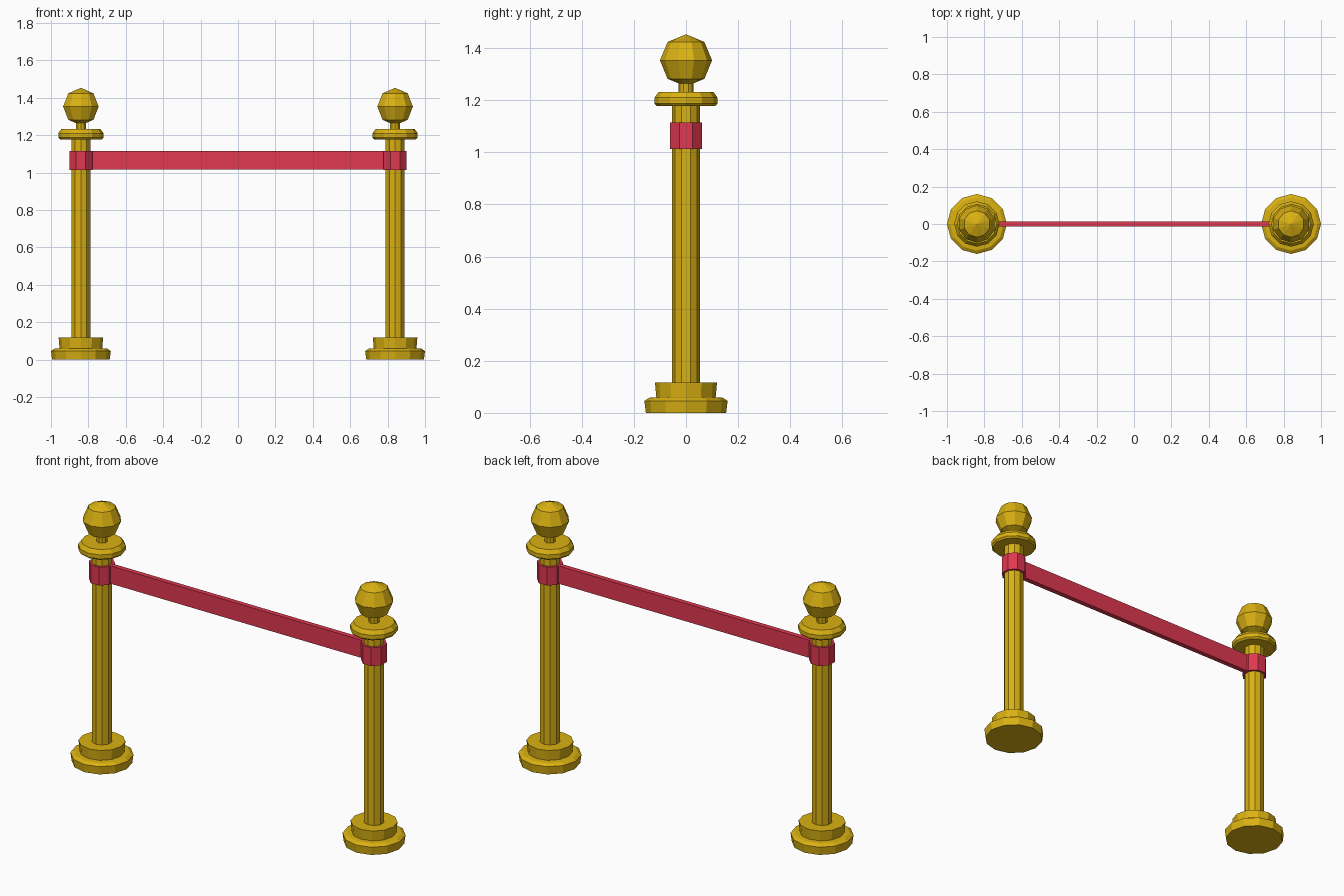
import bpy, bmesh, math

if "Cube" in bpy.data.objects:
    bpy.data.objects.remove(bpy.data.objects["Cube"])


def material(name, rgb):
    m = bpy.data.materials.new(name)
    m.diffuse_color = (*rgb, 1)
    m.use_nodes = True
    m.node_tree.nodes["Principled BSDF"].inputs["Base Color"].default_value = m.diffuse_color
    return m


gold = material("gold", (0.70, 0.44, 0.006))
red = material("red", (0.74, 0.04, 0.08))


def finish(bm, name, mat):
    bmesh.ops.recalc_face_normals(bm, faces=bm.faces)
    mesh = bpy.data.meshes.new(name)
    bm.to_mesh(mesh)
    bm.free()
    mesh.materials.append(mat)
    ob = bpy.data.objects.new(name, mesh)
    bpy.context.collection.objects.link(ob)
    return ob


def lathe(name, x, profile, sides, mat, turn=0.0):
    """Flat-sided turned part from (radius, z) pairs; first vertex points to +y."""
    bm = bmesh.new()
    rings = []
    for r, z in profile:
        if r == 0:
            rings.append([bm.verts.new((x, 0, z))] * sides)
            continue
        ring = []
        for i in range(sides):
            a = math.pi / 2 + turn + 2 * math.pi * i / sides
            ring.append(bm.verts.new((x + r * math.cos(a), r * math.sin(a), z)))
        rings.append(ring)
    for lo, hi in zip(rings, rings[1:]):
        for i in range(sides):
            j = (i + 1) % sides
            bm.faces.new(list(dict.fromkeys((lo[i], lo[j], hi[j], hi[i]))))
    if profile[0][0]:
        bm.faces.new(rings[0])
    if profile[-1][0]:
        bm.faces.new(rings[-1])
    return finish(bm, name, mat)


for side, x in (("left", -0.84), ("right", 0.84)):
    # stepped foot
    lathe(side + "_base", x, [(0.154, 0), (0.16, 0.046), (0.142, 0.058),
                              (0.114, 0.06), (0.119, 0.117)], 12, gold)
    # pole
    lathe(side + "_pole", x, [(0.053, 0.11), (0.053, 1.185)], 10, gold)
    # flared disc and neck
    lathe(side + "_disc", x, [(0.112, 1.178), (0.121, 1.187), (0.121, 1.21),
                              (0.105, 1.232)], 12, gold)
    lathe(side + "_neck", x, [(0.028, 1.225), (0.028, 1.27)], 10, gold)
    # faceted ball
    R, c = 0.1, 1.353
    ball = [(0 if k in (0, 4) else R * math.sin(k * math.pi / 4),
             c - R * math.cos(k * math.pi / 4)) for k in range(5)]
    lathe(side + "_ball", x, ball, 10, gold)
    # strap collar
    lathe(side + "_collar", x, [(0.067, 1.013), (0.067, 1.115)], 8, red, math.pi / 8)

# straight belt between the collars
bm = bmesh.new()
bmesh.ops.create_cube(bm, size=1)
for v in bm.verts:
    v.co = (v.co.x * 1.58, v.co.y * 0.028, 1.065 + v.co.z * 0.099)
finish(bm, "belt", red)
